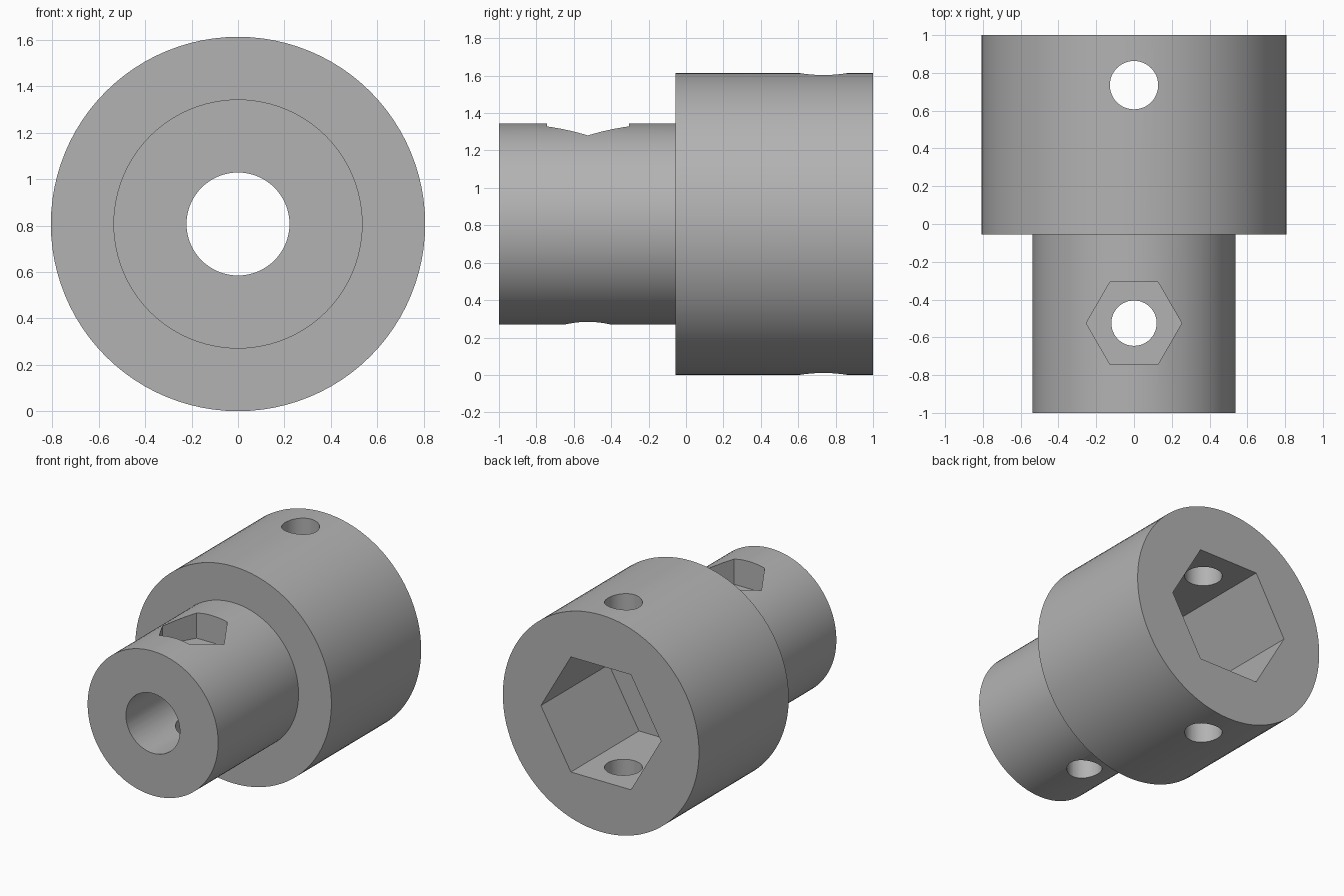
import bpy
import bmesh
from math import pi, radians
from mathutils import Matrix

cube = bpy.data.objects.get("Cube")
if cube:
    bpy.data.objects.remove(cube, do_unlink=True)

AXIS_Z = 0.807
SEGMENTS = 96

grey = bpy.data.materials.new("plain grey")
grey.use_nodes = True
colour = (0.45, 0.45, 0.45, 1)
grey.diffuse_color = colour
grey.node_tree.nodes["Principled BSDF"].inputs["Base Color"].default_value = colour


def add_object(name, bm):
    bmesh.ops.recalc_face_normals(bm, faces=bm.faces)
    mesh = bpy.data.meshes.new(name)
    bm.to_mesh(mesh)
    bm.free()
    mesh.materials.append(grey)
    obj = bpy.data.objects.new(name, mesh)
    bpy.context.collection.objects.link(obj)
    return obj


def prism(name, sides, radius, start, end, y=None):
    """Prism along y, or along z at the given y; a hexagon has corners at +-x."""
    bm = bmesh.new()
    bmesh.ops.create_cone(bm, cap_ends=True, segments=sides, radius1=radius,
                          radius2=radius, depth=end - start)
    # Put a corner on the x axis whatever the primitive's starting angle
    corner = bm.verts[:][0].co
    turn = Matrix.Rotation(-corner.xy.to_3d().to_2d().angle_signed((1, 0)) * -1, 4, "Z")
    bm.transform(turn)
    middle = (start + end) / 2
    if y is None:
        bm.transform(Matrix.Translation((0, middle, AXIS_Z)) @ Matrix.Rotation(pi / 2, 4, "X"))
    else:
        bm.transform(Matrix.Translation((0, y, middle)))
    return add_object(name, bm)


# Stepped body turned around the long axis
bm = bmesh.new()
profile = [(0, -1), (0.537, -1), (0.537, -0.055), (0.807, -0.055), (0.807, 1), (0, 1)]
verts = [bm.verts.new((r, y, AXIS_Z)) for r, y in profile]
edges = [bm.edges.new(pair) for pair in zip(verts, verts[1:])]
bmesh.ops.spin(bm, geom=verts + edges, cent=(0, 0, AXIS_Z), axis=(0, 1, 0),
               angle=2 * pi, steps=SEGMENTS)
bmesh.ops.remove_doubles(bm, verts=bm.verts, dist=0.0001)
body = add_object("coupling_body", bm)

# Bore, hex socket, cross holes and nut pocket
cutters = [
    prism("bore_cutter", 64, 0.222, -1.2, 0.5),
    prism("hex_socket_cutter", 6, 0.494, 0.2, 1.2),
    prism("rear_hole_cutter", 48, 0.128, -0.2, 1.8, y=0.735),
    prism("front_hole_cutter", 48, 0.12, -0.2, 1.8, y=-0.525),
    prism("nut_pocket_cutter", 6, 0.253, AXIS_Z + 0.335, 1.8, y=-0.525),
]
for cutter in cutters:
    cut = body.modifiers.new(cutter.name, "BOOLEAN")
    cut.operation = "DIFFERENCE"
    cut.solver = "EXACT"
    cut.object = cutter
    cutter.hide_render = True

# Apply the cuts, remove the cutters and smooth the round walls
bpy.ops.object.select_all(action="DESELECT")
body.select_set(True)
bpy.context.view_layer.objects.active = body
for name in [m.name for m in body.modifiers]:
    bpy.ops.object.modifier_apply(modifier=name)
for cutter in cutters:
    bpy.data.objects.remove(cutter, do_unlink=True)
bpy.ops.object.shade_smooth_by_angle(angle=radians(30))
